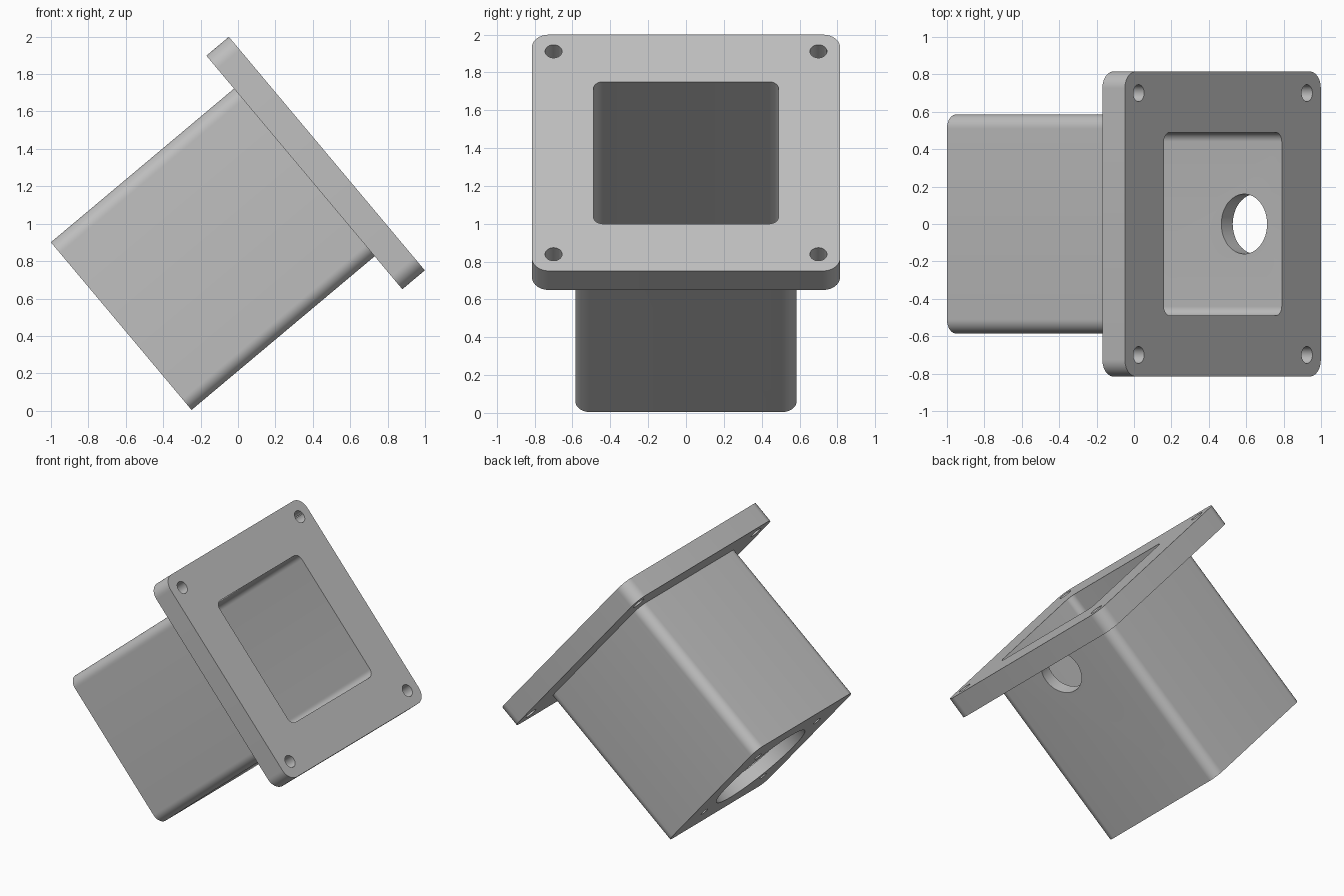
import bpy, bmesh, math
from mathutils import Matrix, Vector

if "Cube" in bpy.data.objects:
    bpy.data.objects.remove(bpy.data.objects["Cube"], do_unlink=True)

# Main dimensions; local z is the housing axis, with the flange face at zero
TILT = math.radians(50)
FLANGE, FLANGE_DEPTH = 0.815, 0.157
BODY, CAVITY, DEPTH = 0.585, 0.49, 1.435
WALL = BODY - CAVITY

grey = bpy.data.materials.new("plain grey")
grey.use_nodes = True
colour = (0.52, 0.52, 0.52, 1)
grey.diffuse_color = colour
grey.node_tree.nodes["Principled BSDF"].inputs["Base Color"].default_value = colour


def make_object(name, bm):
    bmesh.ops.recalc_face_normals(bm, faces=bm.faces)
    mesh = bpy.data.meshes.new(name)
    bm.to_mesh(mesh)
    bm.free()
    mesh.materials.append(grey)
    obj = bpy.data.objects.new(name, mesh)
    bpy.context.collection.objects.link(obj)
    return obj


def rounded_prism(name, half, radius, low, high, steps=10):
    """Square prism with four rounded long edges."""
    bm = bmesh.new()
    ring = []
    for corner in range(4):
        middle = math.pi / 4 + corner * math.pi / 2
        reach = (half - radius) * math.sqrt(2)
        for i in range(steps + 1):
            a = corner * math.pi / 2 + i / steps * math.pi / 2
            ring.append(bm.verts.new((reach * math.cos(middle) + radius * math.cos(a),
                                      reach * math.sin(middle) + radius * math.sin(a), low)))
    face = bm.faces.new(ring)
    top = bmesh.ops.extrude_face_region(bm, geom=[face])["geom"]
    moved = [v for v in top if isinstance(v, bmesh.types.BMVert)]
    bmesh.ops.translate(bm, verts=moved, vec=(0, 0, high - low))
    return make_object(name, bm)


def cylinder(name, radius, length, centre, turn=Matrix()):
    bm = bmesh.new()
    bmesh.ops.create_cone(bm, cap_ends=True, segments=48, radius1=radius, radius2=radius,
                          depth=length, matrix=Matrix.Translation(Vector(centre)) @ turn)
    return make_object(name, bm)


def combine(target, tool, operation):
    """Apply a boolean and discard the helper."""
    tool.hide_render = True
    mod = target.modifiers.new(operation.lower(), "BOOLEAN")
    mod.operation, mod.object, mod.solver = operation, tool, "EXACT"
    bpy.context.view_layer.objects.active = target
    bpy.ops.object.modifier_apply(modifier=mod.name)
    bpy.data.objects.remove(tool, do_unlink=True)


# Flange plate fused to the square body
housing = rounded_prism("flanged_housing", FLANGE, 0.09, -FLANGE_DEPTH, 0)
combine(housing, rounded_prism("body", BODY, 0.075, -DEPTH, -FLANGE_DEPTH / 2), "UNION")

# Square cavity open through the flange
combine(housing, rounded_prism("cavity", CAVITY, 0.05, WALL - DEPTH, 0.1), "DIFFERENCE")

# Round bore in the end wall
combine(housing, cylinder("bore", 0.39, 0.4, (0, 0, -DEPTH)), "DIFFERENCE")

# Cable hole through the lower side wall
inner, outer = 0.3, BODY + 0.001
combine(housing, cylinder("cable_hole", 0.16, outer - inner, ((inner + outer) / 2, 0, -0.262),
                          Matrix.Rotation(math.pi / 2, 4, "Y")), "DIFFERENCE")

# Mounting holes in the flange corners and small screw holes around the bore
for sx in (-1, 1):
    for sy in (-1, 1):
        combine(housing, cylinder("mount_hole", 0.045, 0.5, (sx * 0.7, sy * 0.7, 0)), "DIFFERENCE")
        combine(housing, cylinder("screw_hole", 0.03, 0.4, (sx * 0.35, sy * 0.35, -DEPTH)), "DIFFERENCE")

# Tilt into position
housing.location = (0.475, 0, 1.375)
housing.rotation_euler = (0, TILT, 0)
bpy.ops.object.select_all(action="DESELECT")
housing.select_set(True)
bpy.context.view_layer.objects.active = housing
bpy.ops.object.shade_smooth_by_angle(angle=math.radians(30))
